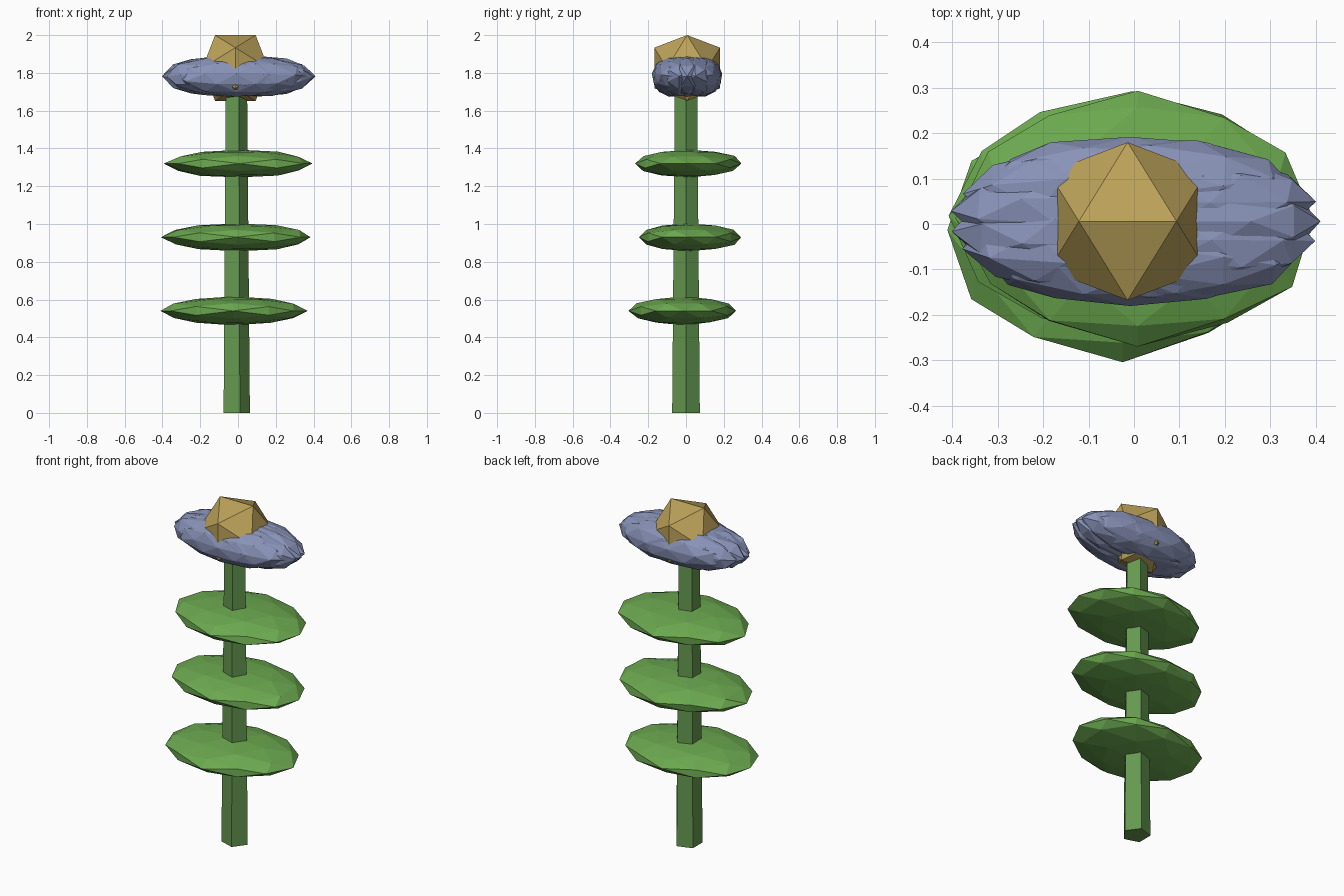
import bpy, bmesh, math, random
from mathutils import Matrix, Vector

if "Cube" in bpy.data.objects:
    bpy.data.objects.remove(bpy.data.objects["Cube"])

CX = -0.014  # stem axis
rng = random.Random(4)


def material(name, rgb):
    m = bpy.data.materials.new(name)
    m.diffuse_color = (*rgb, 1)
    m.use_nodes = True
    m.node_tree.nodes["Principled BSDF"].inputs["Base Color"].default_value = m.diffuse_color
    return m


stem_green = material("stem_green", (0.13, 0.32, 0.08))
leaf_green = material("leaf_green", (0.15, 0.40, 0.08))
blue = material("petal_blue", (0.25, 0.29, 0.48))
gold = material("gold", (0.50, 0.36, 0.10))


def finish(name, bm, mat):
    bmesh.ops.recalc_face_normals(bm, faces=bm.faces)
    me = bpy.data.meshes.new(name)
    bm.to_mesh(me)
    bm.free()
    me.materials.append(mat)
    ob = bpy.data.objects.new(name, me)
    bpy.context.collection.objects.link(ob)


def ball(bm, centre, size, subdiv, jitter=0.0, spin=0.0):
    """Faceted ball with an edge on top, stretched to an ellipsoid."""
    verts = bmesh.ops.create_icosphere(bm, subdivisions=subdiv, radius=1)["verts"]
    turn = Matrix.Rotation(spin, 3, 'X') @ Matrix.Rotation(-math.radians(31.717), 3, 'Y')
    for v in verts:
        p = (turn @ v.co) * (1 + rng.uniform(-jitter, jitter))
        v.co = Vector(centre) + Vector(p[i] * size[i] for i in range(3))


# five-sided tapering stem
bm = bmesh.new()
H = 1.75
bmesh.ops.create_cone(bm, cap_ends=True, segments=5, radius1=0.077, radius2=0.062, depth=H)
top = max(bm.verts, key=lambda v: v.co.length)
ang = math.atan2(top.co.y, top.co.x)
bmesh.ops.rotate(bm, verts=bm.verts, matrix=Matrix.Rotation(-ang, 3, 'Z'))
bmesh.ops.translate(bm, verts=bm.verts, vec=(CX, 0, H / 2))
finish("stem", bm, stem_green)

# three flat leaf discs
for i, (x, y, z, rx, ry) in enumerate([(-0.025, -0.013, 0.54, 0.385, 0.285),
                                       (-0.004, 0.018, 0.93, 0.395, 0.275),
                                       (0.008, 0.013, 1.32, 0.39, 0.28)]):
    bm = bmesh.new()
    ball(bm, (x, y, z), (rx, ry, 0.075), 2, 0.03)
    finish(f"leaf_{i + 1}", bm, leaf_green)

# overlapping petals in a ring
bm = bmesh.new()
N = 11
for i in range(N):
    a = math.tau * i / N
    ball(bm, (0.003 + 0.08 * math.cos(a), 0.006 + 0.08 * math.sin(a), 1.782),
         (0.325, 0.11, 0.108), 2, 0.03, spin=a)
finish("petals", bm, blue)

# flower centre
bm = bmesh.new()
ball(bm, (CX, 0.006, 1.826), (0.2045,) * 3, 1)
finish("flower_centre", bm, gold)
